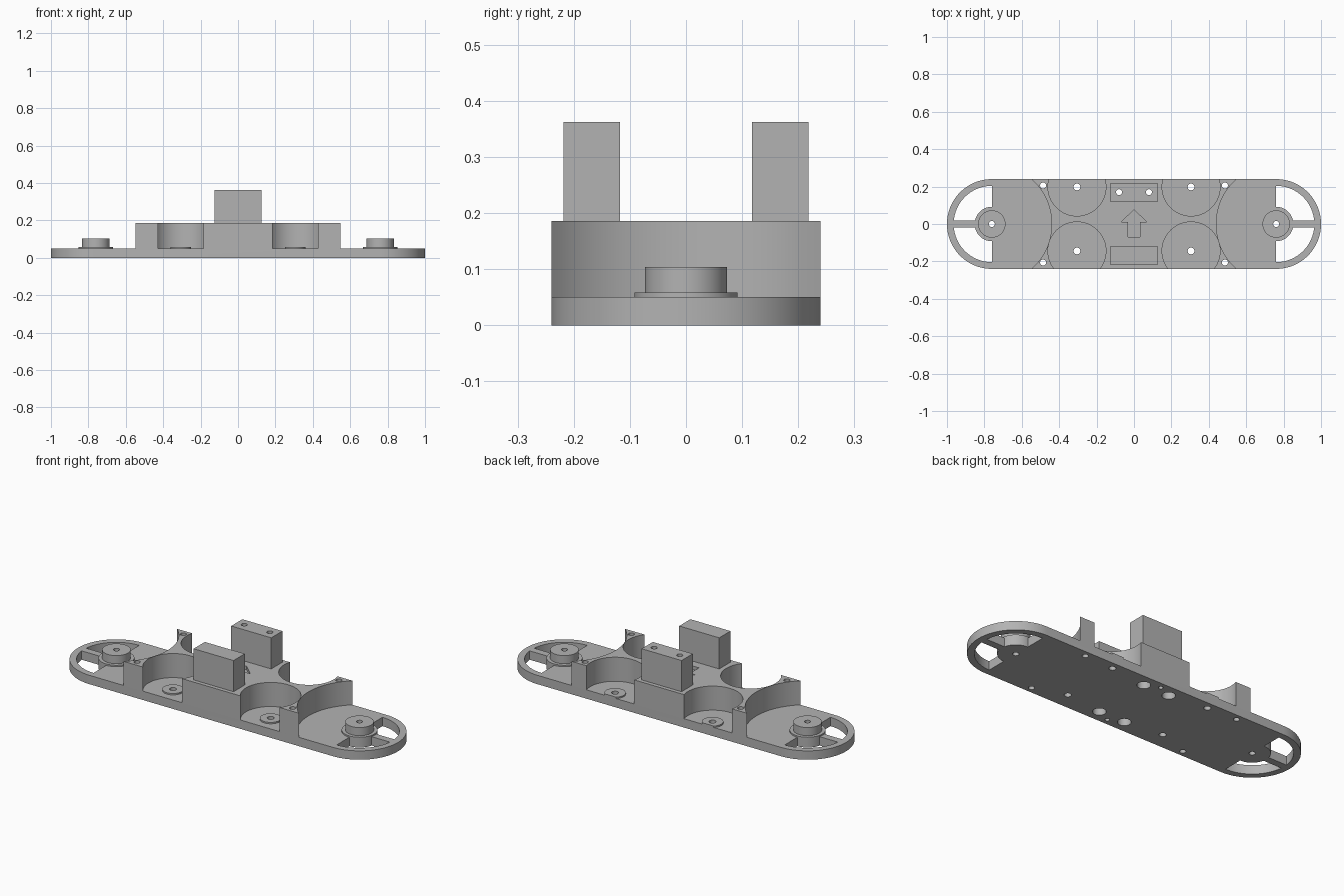
import bpy
import bmesh
from math import sin, cos, asin, pi, radians

cube = bpy.data.objects.get("Cube")
if cube:
    bpy.data.objects.remove(cube)

grey = bpy.data.materials.new("plain grey")
grey.use_nodes = True
colour = (0.45, 0.45, 0.45, 1)
grey.diffuse_color = colour
grey.node_tree.nodes["Principled BSDF"].inputs["Base Color"].default_value = colour


def arc(cx, cy, r, a0, a1, n):
    steps = [a0 + (a1 - a0) * i / n for i in range(n + 1)]
    return [(cx + r * cos(a), cy + r * sin(a)) for a in steps]


def prism(name, outline, z0, z1):
    """Extrude a closed outline from z0 up to z1."""
    bm = bmesh.new()
    face = bm.faces.new([bm.verts.new((x, y, z0)) for x, y in outline])
    top = bmesh.ops.extrude_face_region(bm, geom=[face])["geom"]
    verts = [v for v in top if isinstance(v, bmesh.types.BMVert)]
    bmesh.ops.translate(bm, verts=verts, vec=(0, 0, z1 - z0))
    bmesh.ops.recalc_face_normals(bm, faces=bm.faces)
    mesh = bpy.data.meshes.new(name)
    bm.to_mesh(mesh)
    bm.free()
    mesh.materials.append(grey)
    obj = bpy.data.objects.new(name, mesh)
    bpy.context.collection.objects.link(obj)
    return obj


def disc(name, x, y, r, z0, z1, n=64):
    return prism(name, arc(x, y, r, 0, 2 * pi, n)[:-1], z0, z1)


def box(name, x0, x1, y0, y1, z0, z1):
    return prism(name, [(x0, y0), (x1, y0), (x1, y1), (x0, y1)], z0, z1)


def combine(obj, tool, operation="DIFFERENCE"):
    """Apply a boolean and discard its tool."""
    mod = obj.modifiers.new("boolean", "BOOLEAN")
    mod.operation, mod.solver, mod.object = operation, "EXACT", tool
    bpy.context.view_layer.objects.active = obj
    bpy.ops.object.modifier_apply(modifier=mod.name)
    bpy.data.objects.remove(tool)


FLOOR, DECK, TOP = 0.05, 0.186, 0.362
HALF, PIVOT = 0.24, 0.76
WELL_X, WELLS_Y = 0.305, (-0.144, 0.198)
parts = []

# Chassis: a rounded slab carved down to the base plate
chassis = prism("chassis", arc(PIVOT, 0, HALF, -pi / 2, pi / 2, 48)
                + arc(-PIVOT, 0, HALF, pi / 2, 3 * pi / 2, 48), 0, DECK)
parts.append(chassis)

for s in (-1, 1):
    # Round end clearing
    combine(chassis, disc("cutter", s * PIVOT, 0, 0.32, FLOOR, 0.5, 96))
    # Round motor wells
    for y in WELLS_Y:
        combine(chassis, disc("cutter", s * WELL_X, y, 0.155, FLOOR, 0.5))
    # Curved end windows either side of the rib
    for t in (-1, 1):
        outer, inner, rib = 0.204, 0.092, 0.02
        window = (arc(0, 0, outer, asin(rib / outer), pi / 2, 20)
                  + arc(0, 0, inner, pi / 2, asin(rib / inner), 16))
        combine(chassis, prism("cutter", [(s * (PIVOT + x), t * y) for x, y in window],
                               -0.1, 0.1))
        # Corner screw holes
        combine(chassis, disc("cutter", s * 0.486, t * 0.206, 0.016, -0.1, 0.5, 24))

# Posts on the deck
for t in (-1, 1):
    lo, hi = sorted((t * 0.118, t * 0.218))
    combine(chassis, box("post", -0.125, 0.125, lo, hi, 0.12, TOP), "UNION")
    # Locating hole and screw recesses underneath
    combine(chassis, disc("cutter", 0, t * 0.205, 0.012, -0.1, 0.06, 24))
    for s in (-1, 1):
        combine(chassis, disc("cutter", s * 0.08, t * 0.17, 0.034, -0.1, 0.1, 32))
        if t > 0:
            combine(chassis, disc("cutter", s * 0.08, t * 0.17, 0.016, 0.05, 0.5, 24))

# Engraved direction arrow
half_arrow = [(0.032, -0.07), (0.032, 0.01), (0.07, 0.01)]
arrow = half_arrow + [(0, 0.075)] + [(-x, y) for x, y in reversed(half_arrow)]
combine(chassis, prism("cutter", arrow, DECK - 0.02, 0.3))

for s, side in ((-1, "right"), (1, "left")):
    # Stepped pivot hubs
    hub = disc(side + "_hub", s * PIVOT, 0, 0.073, FLOOR, 0.104)
    flange = disc(side + "_hub_flange", s * PIVOT, 0, 0.092, FLOOR, 0.058)
    combine(hub, flange, "UNION")
    for obj in (hub, chassis):
        combine(obj, disc("cutter", s * PIVOT, 0, 0.016, -0.1, 0.5, 24))
    parts.append(hub)
    # Low bosses in the wells, trimmed flush with the side
    for y, end in zip(WELLS_Y, ("front", "back")):
        boss = disc(f"{end}_{side}_boss", s * WELL_X, y, 0.055, FLOOR, 0.058)
        combine(boss, box("cutter", -1, 1, HALF, 0.5, 0, 0.2))
        for obj in (boss, chassis):
            combine(obj, disc("cutter", s * WELL_X, y, 0.018, -0.1, 0.5, 24))
        parts.append(boss)

# Smooth the curved walls, keep edges crisp
bpy.ops.object.select_all(action="DESELECT")
for obj in parts:
    obj.select_set(True)
bpy.context.view_layer.objects.active = chassis
bpy.ops.object.shade_smooth_by_angle(angle=radians(30))
